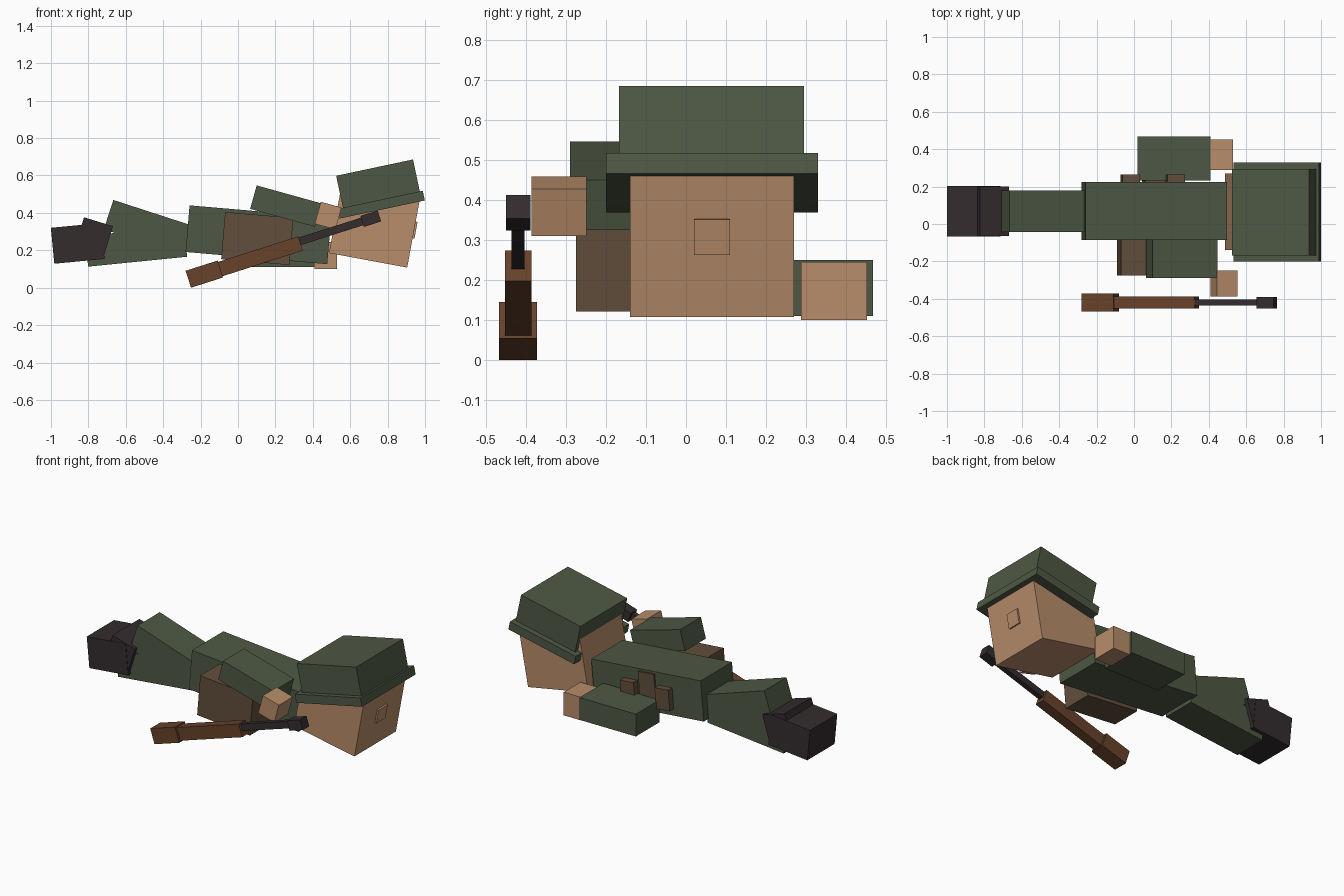
import bpy, math


def material(name, rgb):
    m = bpy.data.materials.new(name)
    m.diffuse_color = (*rgb, 1)
    return m


SKIN = material("skin", (0.479, 0.266, 0.144))
GREEN = material("uniform green", (0.076, 0.098, 0.058))
CANVAS = material("canvas brown", (0.122, 0.078, 0.045))
WOOD = material("wood", (0.136, 0.054, 0.024))
DARK = material("dark leather and metal", (0.034, 0.025, 0.027))


def box(name, center, size, tilt, mat):
    """Box tilted about y; positive tilt raises the +x end."""
    bpy.ops.mesh.primitive_cube_add(size=1, location=center,
                                    rotation=(0, -math.radians(tilt), 0))
    ob = bpy.context.object
    ob.name = name
    ob.scale = size
    ob.data.materials.append(mat)
    return ob


# Head and hat
box("head", (0.733, 0.065, 0.348), (0.425, 0.41, 0.41), -10.5, SKIN)
box("nose", (0.942, 0.065, 0.309), (0.02, 0.09, 0.09), -10.5, SKIN)
box("hat_brim", (0.766, 0.065, 0.444), (0.465, 0.53, 0.053), 12, GREEN)
box("hat_crown", (0.75, 0.0635, 0.549), (0.42, 0.463, 0.19), 12, GREEN)

# Torso, backpack and chest gear
box("torso", (0.109, 0.07, 0.283), (0.76, 0.31, 0.25), -4.9, GREEN)
box("backpack", (0.103, -0.178, 0.263), (0.366, 0.195, 0.253), -4.9, CANVAS)
for x, z in ((-0.02, 0.275), (0.22, 0.258)):
    box("chest_pouch", (x, 0.24, z), (0.095, 0.05, 0.13), -4.9, CANVAS)
box("chest_strap", (0.105, 0.225, 0.295), (0.11, 0.022, 0.2), -4.9, CANVAS)

# Legs and boots, stacked one above the other
box("raised_leg", (-0.478, 0.068, 0.321), (0.45, 0.22, 0.165), -18, GREEN)
box("lower_leg", (-0.545, 0.068, 0.221), (0.532, 0.22, 0.165), 5.7, GREEN)
box("raised_boot", (-0.773, 0.068, 0.264), (0.162, 0.265, 0.185), -17, DARK)
box("lower_boot", (-0.857, 0.068, 0.237), (0.27, 0.27, 0.193), 5.5, DARK)

# Arms and hands
box("front_arm", (0.256, -0.187, 0.436), (0.36, 0.206, 0.13), -15.5, GREEN)
box("front_hand", (0.482, -0.318, 0.385), (0.115, 0.137, 0.122), -15.5, SKIN)
box("back_arm", (0.215, 0.35, 0.18), (0.39, 0.235, 0.14), 0, GREEN)
box("back_hand", (0.47, 0.37, 0.173), (0.12, 0.165, 0.145), 0, SKIN)

# Rifle
box("rifle_stock", (-0.18, -0.42, 0.0725), (0.18, 0.095, 0.095), 17.7, WOOD)
box("rifle_body", (0.12, -0.42, 0.168), (0.45, 0.066, 0.08), 17.7, WOOD)
box("rifle_barrel", (0.5, -0.42, 0.302), (0.36, 0.033, 0.042), 17.7, DARK)
box("rifle_muzzle", (0.71, -0.42, 0.369), (0.097, 0.062, 0.062), 17.7, DARK)
